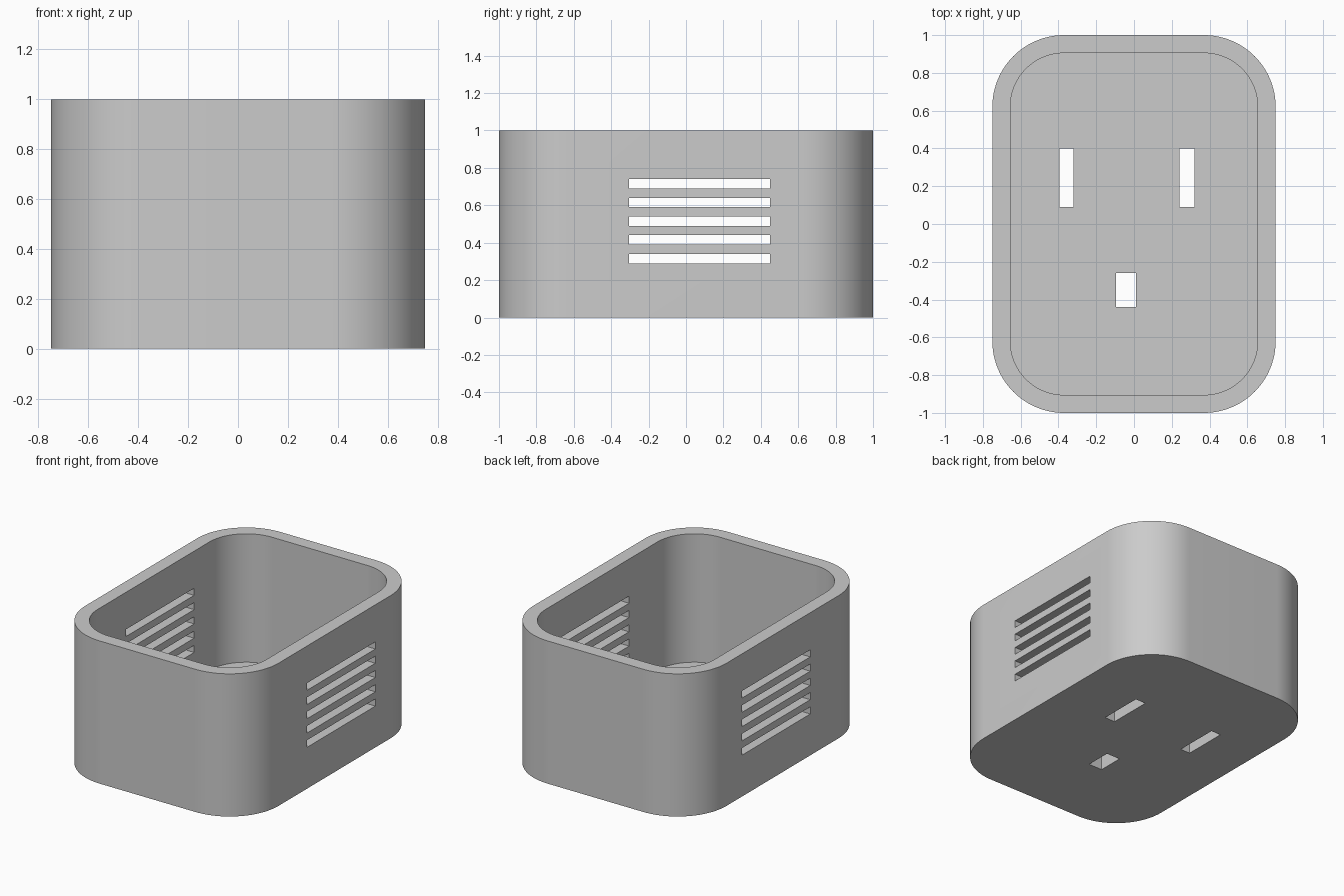
import bpy, bmesh
from math import cos, sin, pi, radians

if "Cube" in bpy.data.objects:
    bpy.data.objects.remove(bpy.data.objects["Cube"], do_unlink=True)

WALL = 0.095
FLOOR = 0.1
HEIGHT = 1.0

grey = bpy.data.materials.new("plain grey")
grey.use_nodes = True
grey.diffuse_color = (0.6, 0.6, 0.6, 1)
grey.node_tree.nodes["Principled BSDF"].inputs["Base Color"].default_value = (0.6, 0.6, 0.6, 1)


def rounded_loop(bm, hx, hy, r, z, steps=24):
    """Ring of vertices round a rectangle with rounded corners."""
    ring = []
    for q, (sx, sy) in enumerate([(1, 1), (-1, 1), (-1, -1), (1, -1)]):
        for i in range(steps + 1):
            a = (q + i / steps) * pi / 2
            ring.append(bm.verts.new((sx * (hx - r) + r * cos(a),
                                      sy * (hy - r) + r * sin(a), z)))
    return ring


def make_object(name, bm):
    bmesh.ops.recalc_face_normals(bm, faces=bm.faces[:])
    mesh = bpy.data.meshes.new(name)
    bm.to_mesh(mesh)
    bm.free()
    mesh.materials.append(grey)
    obj = bpy.data.objects.new(name, mesh)
    bpy.context.collection.objects.link(obj)
    return obj


def add_box(bm, x0, x1, y0, y1, z0, z1):
    verts = bmesh.ops.create_cube(bm, size=1)["verts"]
    bmesh.ops.scale(bm, vec=(x1 - x0, y1 - y0, z1 - z0), verts=verts)
    bmesh.ops.translate(bm, vec=((x0 + x1) / 2, (y0 + y1) / 2, (z0 + z1) / 2), verts=verts)


# Open-topped case: outer wall, rim, inner wall, floor
bm = bmesh.new()
outer = (0.75, 1.0, 0.38)
inner = tuple(v - WALL for v in outer)
rings = [rounded_loop(bm, *outer, 0), rounded_loop(bm, *outer, HEIGHT),
         rounded_loop(bm, *inner, HEIGHT), rounded_loop(bm, *inner, FLOOR)]
for low, high in zip(rings, rings[1:]):
    for i in range(len(low)):
        j = (i + 1) % len(low)
        bm.faces.new((low[i], low[j], high[j], high[i]))
bm.faces.new(rings[0])
bm.faces.new(rings[-1])
case = make_object("case", bm)

# Cutters: side vents through both walls, three pin slots in the floor
bm = bmesh.new()
for i in range(5):
    z = 0.29 + 0.1 * i
    add_box(bm, -1, 1, -0.305, 0.45, z, z + 0.05)
for x0, x1, y0, y1 in [(-0.395, -0.32, 0.09, 0.40),
                       (0.24, 0.32, 0.09, 0.40),
                       (-0.095, 0.01, -0.44, -0.26)]:
    add_box(bm, x0, x1, y0, y1, -0.1, 0.2)
cutter = make_object("slot_cutter", bm)
cutter.hide_render = True

cut = case.modifiers.new("slots", "BOOLEAN")
cut.operation = "DIFFERENCE"
cut.solver = "EXACT"
cut.object = cutter

# Bake the cuts and smooth the rounded corners
bpy.ops.object.select_all(action="DESELECT")
case.select_set(True)
bpy.context.view_layer.objects.active = case
bpy.ops.object.modifier_apply(modifier=cut.name)
bpy.data.objects.remove(cutter, do_unlink=True)
bpy.ops.object.shade_smooth_by_angle(angle=radians(30))
